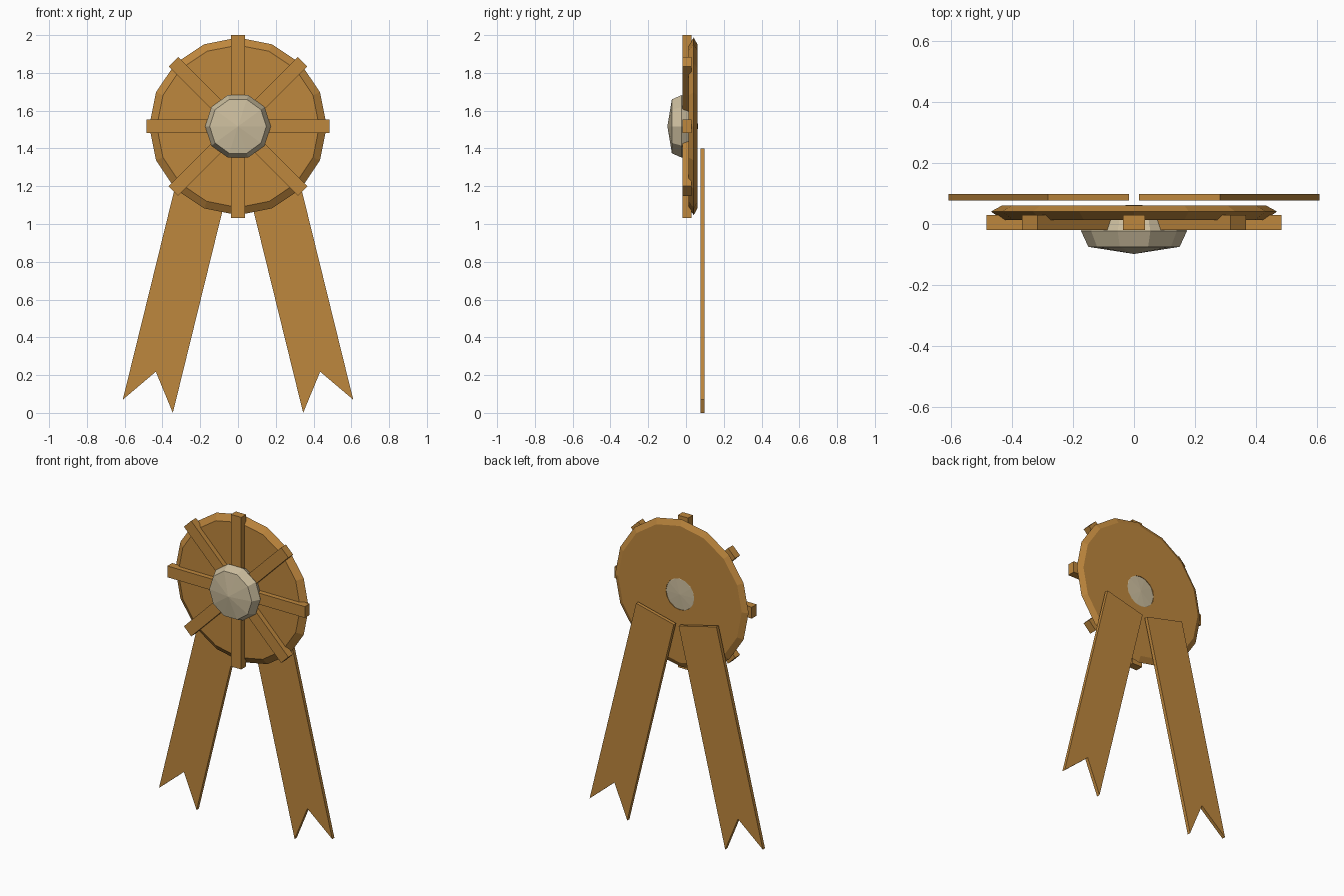
import bpy, bmesh, math
from mathutils import Matrix, Vector

if "Cube" in bpy.data.objects:
    bpy.data.objects.remove(bpy.data.objects["Cube"])

CZ = 1.517  # height of the rosette centre


def material(name, rgb):
    m = bpy.data.materials.new(name)
    m.diffuse_color = (*rgb, 1)
    m.use_nodes = True
    m.node_tree.nodes["Principled BSDF"].inputs["Base Color"].default_value = m.diffuse_color
    return m


BRONZE = material("bronze", (0.515, 0.242, 0.047))
STONE = material("pale_stone", (0.60, 0.51, 0.34))


def finish(name, bm, mat):
    bmesh.ops.recalc_face_normals(bm, faces=bm.faces)
    me = bpy.data.meshes.new(name)
    bm.to_mesh(me)
    bm.free()
    me.materials.append(mat)
    ob = bpy.data.objects.new(name, me)
    bpy.context.collection.objects.link(ob)
    return ob


def lathe(name, profile, sides, mat):
    """Spin (radius, y) points around the y axis at the rosette centre."""
    bm = bmesh.new()
    rings = []
    for r, y in profile:
        if r == 0:
            rings.append([bm.verts.new((0, y, CZ))] * sides)
        else:
            rings.append([bm.verts.new((r * math.cos(a), y, CZ + r * math.sin(a)))
                          for a in (2 * math.pi * i / sides for i in range(sides))])
    for a, b in zip(rings, rings[1:]):
        for i in range(sides):
            j = (i + 1) % sides
            bm.faces.new(list(dict.fromkeys((a[i], a[j], b[j], b[i]))))
    return finish(name, bm, mat)


# Rosette: chamfered ring plate with a central opening
lathe("rosette_disc", [(0.10, 0.013), (0.43, 0.013), (0.47, 0.041), (0.435, 0.060),
                       (0.10, 0.060), (0.10, 0.013)], 16, BRONZE)

# Faceted centre stone set through the opening
lathe("centre_stone", [(0, -0.0985), (0.15, -0.075), (0.174, -0.023), (0.15, 0.025),
                       (0.10, 0.058), (0, 0.063)], 10, STONE)

# Four bars crossing the disc make eight spokes
for k in range(4):
    bm = bmesh.new()
    bmesh.ops.create_cube(bm, size=1)
    bmesh.ops.scale(bm, vec=(0.968, 0.049, 0.072), verts=bm.verts)
    bmesh.ops.transform(bm, verts=bm.verts, matrix=Matrix.Translation((0, 0.0055, CZ))
                        @ Matrix.Rotation(k * math.pi / 4, 4, 'Y'))
    finish(f"spoke_bar_{k + 1}", bm, BRONZE)

# Two hanging ribbons with notched tails
outline = [(0.017, 1.335), (0.345, 0.0), (0.435, 0.218), (0.61, 0.07), (0.283, 1.40)]
for side, label in ((1, "right"), (-1, "left")):
    bm = bmesh.new()
    face = bm.faces.new([bm.verts.new((side * x, 0.0765, z)) for x, z in outline])
    ext = bmesh.ops.extrude_face_region(bm, geom=[face], use_keep_orig=True)
    moved = [v for v in ext["geom"] if isinstance(v, bmesh.types.BMVert)]
    bmesh.ops.translate(bm, vec=Vector((0, 0.022, 0)), verts=moved)
    finish(f"ribbon_{label}", bm, BRONZE)
